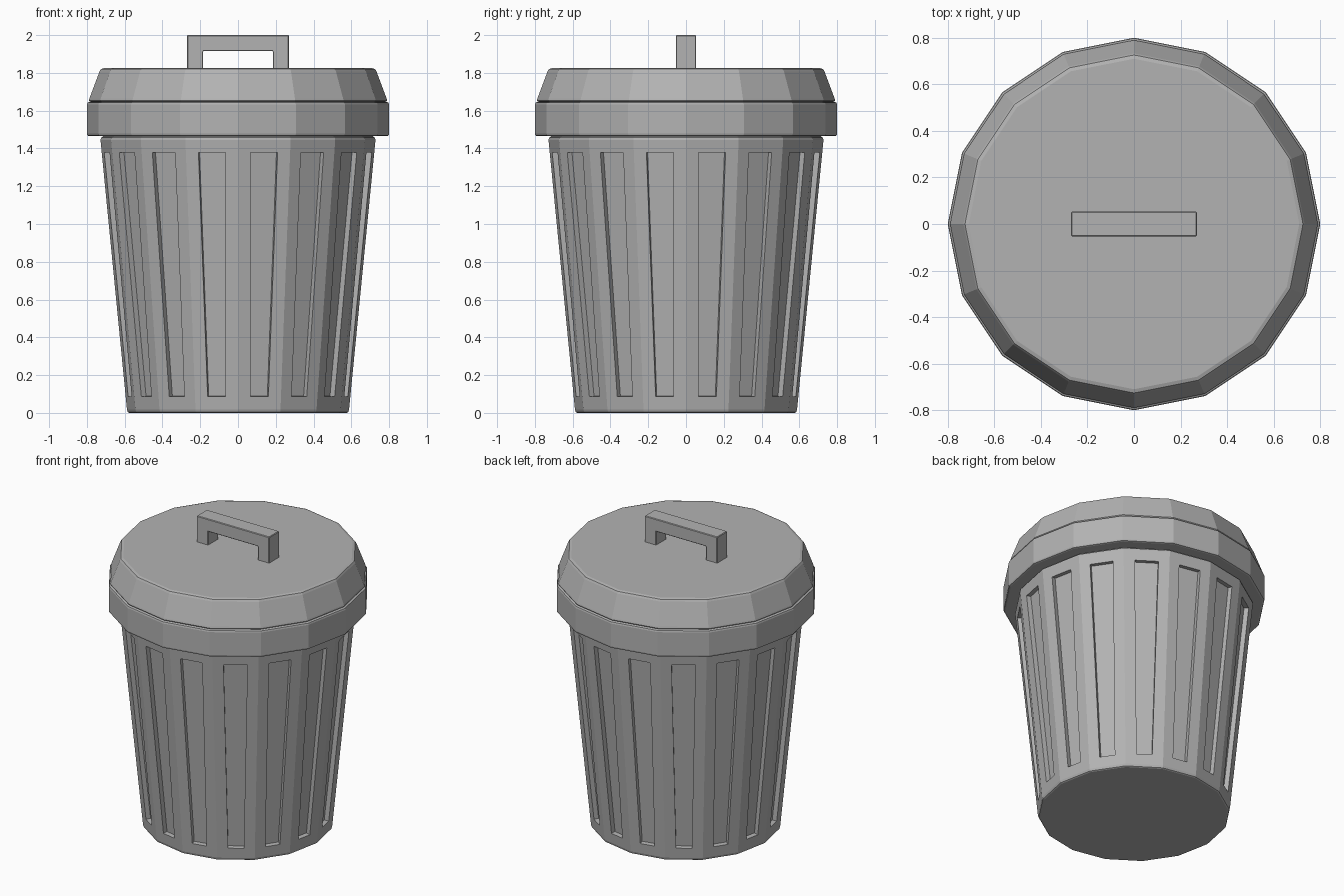
import bpy, bmesh, math

if "Cube" in bpy.data.objects:
    bpy.data.objects.remove(bpy.data.objects["Cube"])

SIDES = 16

metal = bpy.data.materials.new("grey_metal")
metal.diffuse_color = (0.45, 0.45, 0.45, 1.0)
metal.use_nodes = True
metal.node_tree.nodes["Principled BSDF"].inputs["Base Color"].default_value = metal.diffuse_color


def finish(name, bm):
    bmesh.ops.recalc_face_normals(bm, faces=bm.faces[:])
    mesh = bpy.data.meshes.new(name)
    bm.to_mesh(mesh)
    bm.free()
    mesh.materials.append(metal)
    obj = bpy.data.objects.new(name, mesh)
    bpy.context.collection.objects.link(obj)
    return obj


def lathe(profile):
    """Closed 16-sided solid from (radius, z) pairs; returns bmesh and wall bands."""
    bm = bmesh.new()
    rings = []
    for r, z in profile:
        rings.append([bm.verts.new((r * math.cos(2 * math.pi * i / SIDES),
                                    r * math.sin(2 * math.pi * i / SIDES), z))
                      for i in range(SIDES)])
    bands = []
    for a, b in zip(rings, rings[1:]):
        bands.append([bm.faces.new((a[i], a[(i + 1) % SIDES],
                                    b[(i + 1) % SIDES], b[i]))
                      for i in range(SIDES)])
    bm.faces.new(rings[0][::-1])
    bm.faces.new(rings[-1])
    bm.normal_update()
    return bm, bands


# Tapered bin body with a recessed panel on each side
bm, bands = lathe([(0.575, 0.0), (0.583, 0.004), (0.588, 0.018),
                   (0.728, 1.445), (0.725, 1.457), (0.715, 1.463), (0.715, 1.48)])
bmesh.ops.inset_individual(bm, faces=bands[2], thickness=0.068, depth=0.0,
                           use_even_offset=True)
bmesh.ops.inset_individual(bm, faces=bands[2], thickness=0.0, depth=-0.03)
bmesh.ops.remove_doubles(bm, verts=bm.verts[:], dist=0.0001)
finish("bin_body", bm)

# Lid rim band
bm, _ = lathe([(0.787, 1.465), (0.797, 1.468), (0.80, 1.478),
               (0.80, 1.632), (0.797, 1.642), (0.787, 1.646), (0.77, 1.647)])
finish("lid_rim", bm)

# Sloped lid top
bm, _ = lathe([(0.77, 1.645), (0.786, 1.648), (0.79, 1.654), (0.787, 1.664),
               (0.733, 1.808), (0.726, 1.82), (0.71, 1.825)])
finish("lid_top", bm)

# Bridge handle: U-shaped outline extruded across y
outline = [(-0.27, 1.82), (-0.27, 2.0), (0.27, 2.0), (0.27, 1.82),
           (0.185, 1.82), (0.185, 1.915), (-0.185, 1.915), (-0.185, 1.82)]
bm = bmesh.new()
face = bm.faces.new([bm.verts.new((x, -0.054, z)) for x, z in outline])
ext = bmesh.ops.extrude_face_region(bm, geom=[face])
bmesh.ops.translate(bm, vec=(0, 0.108, 0),
                    verts=[v for v in ext["geom"] if isinstance(v, bmesh.types.BMVert)])
handle = finish("lid_handle", bm)
bevel = handle.modifiers.new("edge_bevel", 'BEVEL')
bevel.width = 0.004
bevel.segments = 1
